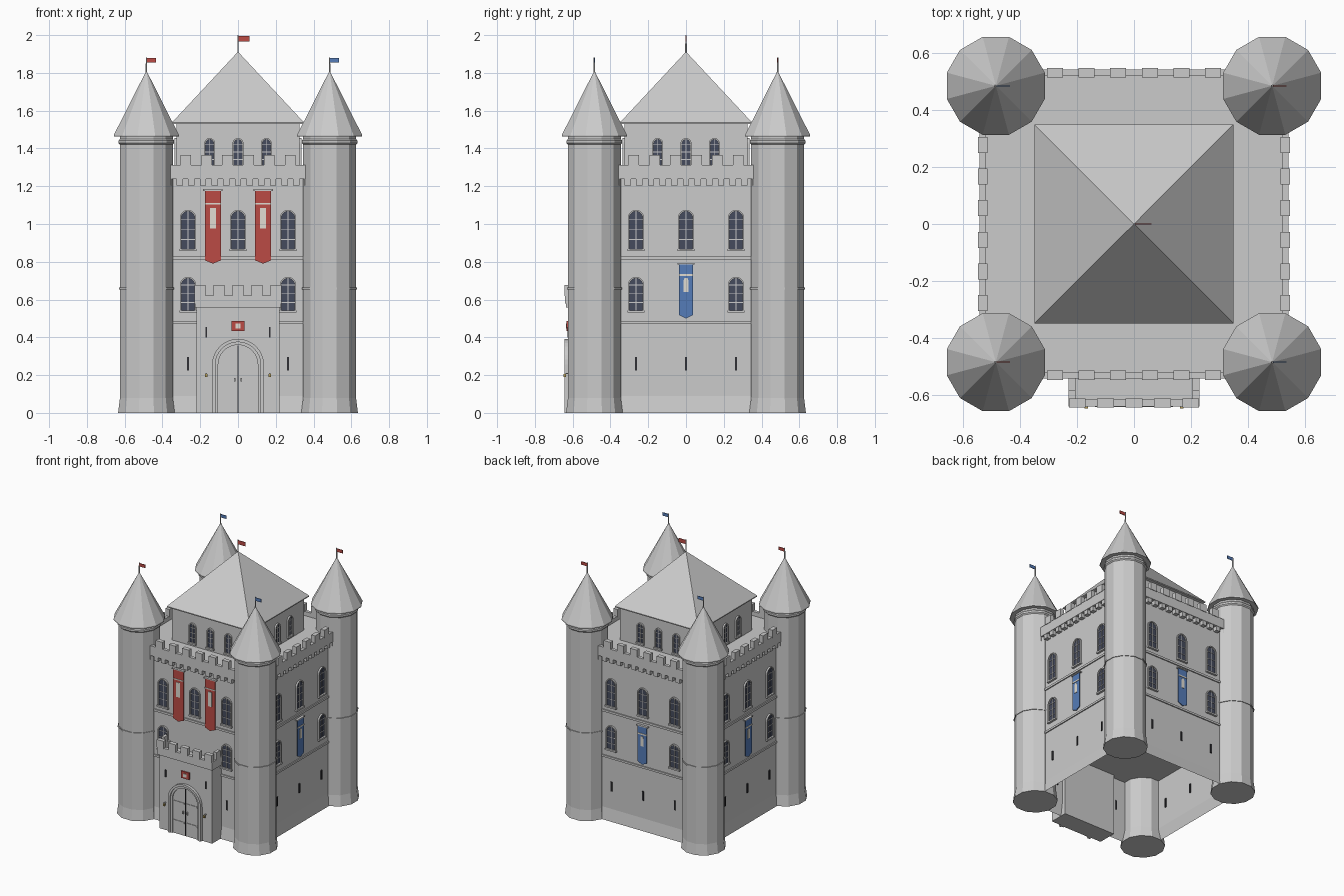
import bpy, bmesh
from math import pi, cos, sin
from mathutils import Matrix

if "Cube" in bpy.data.objects:
    bpy.data.objects.remove(bpy.data.objects["Cube"])

PARTS = {}
COLOURS = {"red": (0.5, 0.07, 0.06, 1), "blue": (0.09, 0.2, 0.48, 1), "cream": (0.75, 0.72, 0.65, 1),
           "glass": (0.06, 0.07, 0.11, 1), "dark": (0.03, 0.03, 0.035, 1), "brass": (0.5, 0.36, 0.1, 1)}
MATS = {}
for key, col in COLOURS.items():
    MATS[key] = bpy.data.materials.new(key)
    MATS[key].diffuse_color = col


def add(name, verts, faces, mat=None, side=0):
    """Add faces to a named part, turned by side * 90 degrees about z."""
    bm, _ = PARTS.setdefault(name, (bmesh.new(), mat))
    rot = Matrix.Rotation(side * pi / 2, 3, 'Z')
    vs = [bm.verts.new(rot @ Matrix.Translation(v).translation) for v in verts]
    for f in faces:
        bm.faces.new([vs[i] for i in f])


def prism(name, pts, y0, y1, mat=None, side=0):
    n = len(pts)
    verts = [(x, y0, z) for x, z in pts] + [(x, y1, z) for x, z in pts]
    faces = [(i, (i + 1) % n, n + (i + 1) % n, n + i) for i in range(n)]
    faces += [tuple(range(n))[::-1], tuple(range(n, 2 * n))]
    add(name, verts, faces, mat, side)


def box(name, x0, x1, y0, y1, z0, z1, mat=None, side=0):
    prism(name, [(x0, z0), (x1, z0), (x1, z1), (x0, z1)], y0, y1, mat, side)


def arch(cx, w, z0, z1, n=10):
    """Round-headed outline from the lower left, over the top, to the lower right."""
    s = z1 - w
    return [(cx - w, z0)] + [(cx - w * cos(pi * i / n), s + w * sin(pi * i / n))
                             for i in range(n + 1)] + [(cx + w, z0)]


def arch_frame(name, outer, inner, y0, y1, side=0):
    n = len(outer)
    verts = [(x, y, z) for y in (y0, y1) for loop in (outer, inner) for x, z in loop]
    faces = []
    for i in range(n - 1):
        j = i + 1
        faces += [(i, j, n + j, n + i), (i, 2 * n + i, 2 * n + j, j), (n + i, n + j, 3 * n + j, 3 * n + i)]
    faces += [(0, n, 3 * n, 2 * n), (n - 1, 3 * n - 1, 4 * n - 1, 2 * n - 1)]
    add(name, verts, faces, None, side)


def turned(name, rings, n, cx=0, cy=0, caps=True, mat=None):
    """Stack of n-sided rings (flat-to-centre radius, z)."""
    verts, faces = [], []
    for r, z in rings:
        for k in range(n):
            a = pi / n + 2 * pi * k / n
            verts.append((cx + r / cos(pi / n) * cos(a), cy + r / cos(pi / n) * sin(a), z))
    for i in range(len(rings) - 1):
        faces += [(i * n + k, i * n + (k + 1) % n, (i + 1) * n + (k + 1) % n, (i + 1) * n + k) for k in range(n)]
    if caps:
        faces += [tuple(range(n))[::-1], tuple(range(len(verts) - n, len(verts)))]
    add(name, verts, faces, mat)


def window(cx, w, z0, z1, wall, side):
    prism("window_glass", arch(cx, w - 0.004, z0, z1 - 0.004), wall - 0.003, wall + 0.01, "glass", side)
    arch_frame("window_frames", arch(cx, w, z0, z1), arch(cx, w - 0.008, z0, z1 - 0.008), wall - 0.012, wall, side)
    box("window_sills", cx - w - 0.003, cx + w + 0.003, wall - 0.016, wall, z0 - 0.004, z0 + 0.008, None, side)
    box("window_bars", cx - 0.002, cx + 0.002, wall - 0.006, wall, z0, z1 - 0.006, None, side)
    for t in (0.27, 0.52, 0.77):
        z = z0 + t * (z1 - z0)
        box("window_bars", cx - w + 0.005, cx + w - 0.005, wall - 0.006, wall, z - 0.002, z + 0.002, None, side)


def banner(cx, w, z0, z1, wall, col, side):
    pts = [(cx - w, z0 + 0.018), (cx, z0), (cx + w, z0 + 0.018), (cx + w, z1), (cx - w, z1)]
    prism("banners_" + col, pts, wall - 0.014, wall - 0.008, col, side)
    box("banner_rods", cx - w - 0.008, cx + w + 0.008, wall - 0.018, wall, z1 - 0.004, z1 + 0.004, None, side)


def flag(x, y, z0, z1, length, height, col):
    turned("flag_poles", [(0.004, z0), (0.003, z1)], 6, x, y)
    box("flags_" + col, x, x + length, y - 0.002, y + 0.002, z1 - 0.004 - height, z1 - 0.004, col)


W = 0.51     # wall half width
# main body: open-bottomed base, solid upper storeys, string courses
turned("base_walls", [(W + 0.014, 0), (W, 0.09), (W, 0.48)], 4, caps=False)
turned("string_course_lower", [(W + 0.008, 0.47), (W + 0.008, 0.485)], 4)
turned("upper_walls", [(W, 0.48), (W, 1.28)], 4)
turned("string_course_upper", [(W + 0.008, 0.812), (W + 0.008, 0.828)], 4)

# inner keep and roof
K = 0.325
turned("keep", [(K, 1.27), (K, 1.535)], 4)
turned("keep_roof", [(0.35, 1.53), (0.35, 1.537), (0, 1.912)], 4)
flag(0, 0, 1.9, 2.0, 0.062, 0.03, "red")

# details repeated on the four walls
for s in range(4):
    box("parapet", -0.5, 0.5, -0.543, -0.505, 1.238, 1.28, None, s)
    box("parapet", -0.5, 0.5, -0.543, -0.519, 1.28, 1.312, None, s)
    for i in range(8):
        x = (i - 3.5) * 0.111
        box("merlons", x - 0.028, x + 0.028, -0.547, -0.515, 1.308, 1.366, None, s)
    for i in range(-6, 7):
        x = i * 0.0617
        box("corbels", x - 0.017, x + 0.017, -0.54, -0.505, 1.205, 1.24, None, s)
    for x in (-0.265, 0, 0.265):
        window(x, 0.043, 0.86, 1.075, -W, s)
        if x:
            window(x, 0.043, 0.535, 0.72, -W, s)
        if x or s:
            box("arrow_slits", x - 0.006, x + 0.006, -W - 0.006, -W + 0.006, 0.225, 0.295, "dark", s)
    for x in (-0.15, 0, 0.15):
        window(x, 0.029, 1.3, 1.455, -K, s)
    if s:
        banner(0, 0.038, 0.5, 0.79, -W, "blue", s)
        box("banner_emblems", -0.038, 0.038, -W - 0.017, -W - 0.012, 0.726, 0.736, "cream", s)
        prism("banner_emblems", arch(0, 0.012, 0.64, 0.715), -W - 0.017, -W - 0.012, "cream", s)
    else:
        for x in (-0.133, 0.133):
            banner(x, 0.043, 0.79, 1.18, -W, "red", s)
            box("banner_emblems", x - 0.043, x + 0.043, -W - 0.017, -W - 0.012, 1.102, 1.11, "cream")
            box("banner_emblems", x - 0.016, x + 0.016, -W - 0.017, -W - 0.012, 0.975, 1.085, "cream")

# corner towers
C = 0.485
for sx in (-1, 1):
    for sy in (-1, 1):
        x, y = sx * C, sy * C
        turned("towers", [(0.15, 0), (0.14, 0.08), (0.14, 1.465)], 12, x, y)
        turned("tower_rings", [(0.14, 1.42), (0.147, 1.428), (0.147, 1.442), (0.14, 1.45)], 12, x, y)
        turned("tower_rings", [(0.145, 0.653), (0.145, 0.663)], 12, x, y)
        turned("tower_roofs", [(0.172, 1.463), (0.172, 1.472), (0, 1.812)], 12, x, y)
        flag(x, y, 1.8, 1.882, 0.05, 0.024, "red" if sx * sy > 0 else "blue")

# gatehouse
G = -0.622
box("gatehouse", -0.22, 0.22, G, -0.48, 0, 0.58)
box("gate_cornice", -0.228, 0.228, G - 0.012, -0.5, 0.558, 0.582)
box("gate_parapet", -0.23, 0.23, G - 0.018, G + 0.008, 0.58, 0.622)
for i in range(-2, 3):
    box("gate_merlons", i * 0.1 - 0.029, i * 0.1 + 0.029, G - 0.022, G + 0.01, 0.618, 0.676)
for sx in (-1, 1):
    a, b = sorted((sx * 0.206, sx * 0.23))
    box("gate_parapet", a, b, G, -0.5, 0.58, 0.622)
    box("gate_merlons", a, b, -0.585, -0.54, 0.618, 0.676)
    x = sx * 0.168
    box("gate_slits", x - 0.005, x + 0.005, G - 0.005, G + 0.01, 0.4, 0.455, "dark")
    box("lantern_brackets", x - 0.004, x + 0.004, G - 0.02, G, 0.205, 0.212)
    box("lanterns", x - 0.006, x + 0.006, G - 0.026, G - 0.012, 0.19, 0.207, "brass")
    box("door_handles", sx * 0.018 - 0.004, sx * 0.018 + 0.004, G - 0.012, G, 0.165, 0.185)

# double doors with stepped arch
arch_frame("door_arch", arch(0, 0.137, 0, 0.392, 16), arch(0, 0.12, 0, 0.375, 16), G - 0.02, G)
arch_frame("door_arch", arch(0, 0.12, 0, 0.375, 16), arch(0, 0.105, 0, 0.36, 16), G - 0.012, G)
prism("doors", arch(0, 0.105, 0, 0.36, 16), G - 0.004, G + 0.01)
box("door_gap", -0.002, 0.002, G - 0.006, G, 0, 0.358, "dark")
for z in (0.09, 0.235):
    for a, b in ((-0.1, -0.01), (0.01, 0.1)):
        box("door_straps", a, b, G - 0.008, G, z, z + 0.012)

# plaque over the door
box("plaque", -0.034, 0.034, G - 0.01, G, 0.434, 0.486, "red")
box("plaque_centre", -0.013, 0.013, G - 0.014, G, 0.448, 0.472, "cream")

# turn the collected parts into objects
for name, (bm, mat) in PARTS.items():
    bmesh.ops.dissolve_degenerate(bm, dist=1e-5, edges=bm.edges)
    bmesh.ops.recalc_face_normals(bm, faces=bm.faces)
    me = bpy.data.meshes.new(name)
    bm.to_mesh(me)
    bm.free()
    if mat:
        me.materials.append(MATS[mat])
    bpy.context.collection.objects.link(bpy.data.objects.new(name, me))

for m in bpy.data.materials:
    if m.users and not m.is_grease_pencil:
        m.use_nodes = True
        m.node_tree.nodes["Principled BSDF"].inputs["Base Color"].default_value = m.diffuse_color
